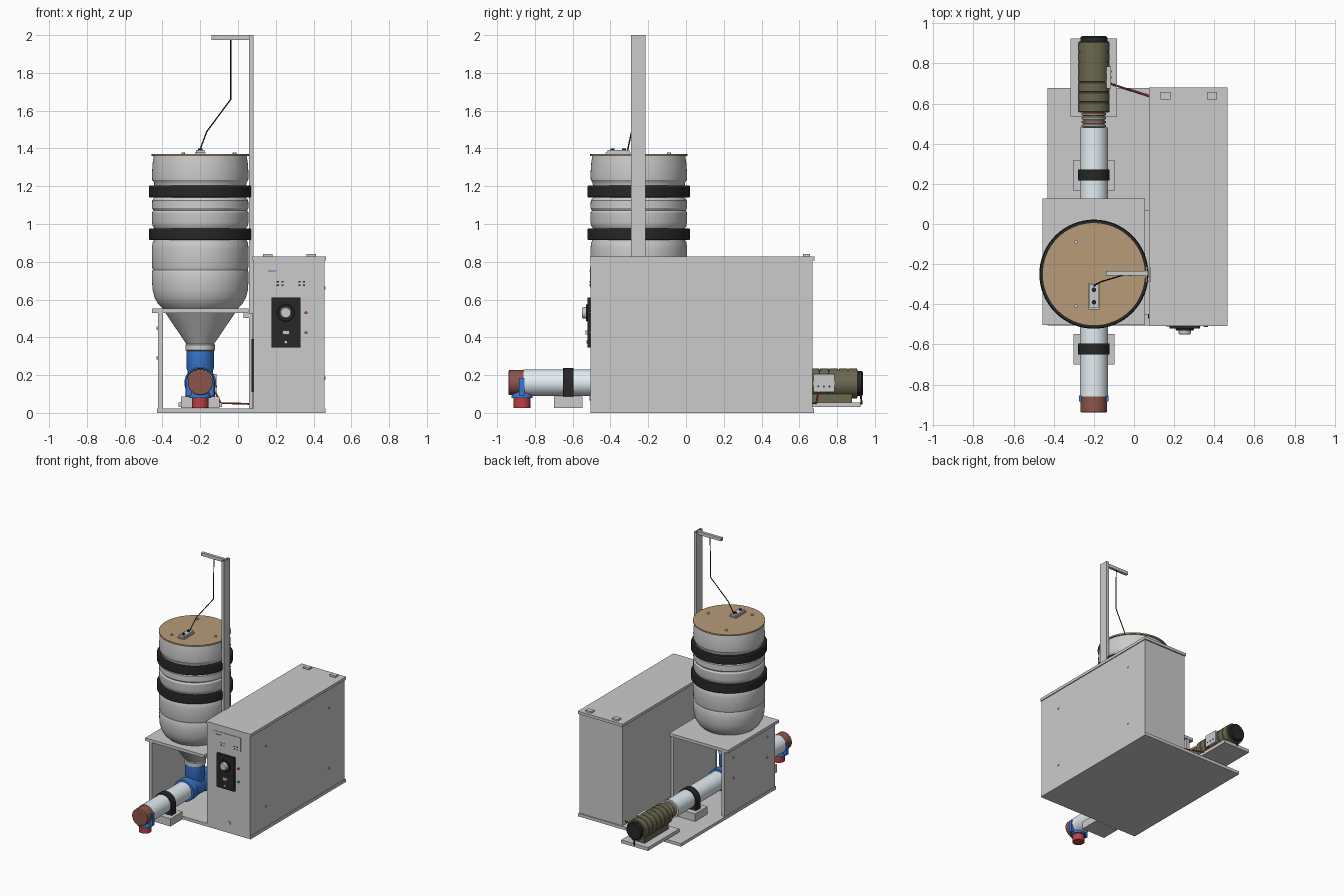
import bpy, bmesh
from math import cos, sin, pi, radians


def material(name, rgb):
    m = bpy.data.materials.new(name)
    m.diffuse_color = (*rgb, 1)
    return m


BLUE = material("blue_fitting", (0.04, 0.19, 0.62))
BRICK = material("brick_cap", (0.26, 0.09, 0.07))
RED = material("red_outlet", (0.5, 0.05, 0.06))
GREEN = material("green_light", (0.04, 0.45, 0.1))
TAN = material("tan_lid", (0.48, 0.33, 0.19))
OLIVE = material("olive_motor", (0.15, 0.14, 0.08))
BLACK = material("black_rubber", (0.02, 0.02, 0.02))
WHITE = material("white_pipe", (0.78, 0.86, 0.9))
COPPER = material("copper_coupling", (0.5, 0.25, 0.16))


def finish(name, bm, mat, smooth=True):
    bmesh.ops.recalc_face_normals(bm, faces=bm.faces)
    me = bpy.data.meshes.new(name)
    bm.to_mesh(me)
    bm.free()
    if smooth:
        me.shade_smooth()
        me.set_sharp_from_angle(angle=radians(30))
    if mat:
        me.materials.append(mat)
    ob = bpy.data.objects.new(name, me)
    bpy.context.collection.objects.link(ob)
    return ob


def box(name, x, y, z, mat=None):
    """Box from (min, max) ranges."""
    bm = bmesh.new()
    bmesh.ops.create_cube(bm, size=1)
    for v in bm.verts:
        v.co = [(r[0] + r[1]) / 2 + c * (r[1] - r[0]) for c, r in zip(v.co, (x, y, z))]
    return finish(name, bm, mat, False)


def lathe(name, profile, centre, axis="z", mat=None, n=48, closed=False):
    """Spin (radius, offset) points about an axis through centre."""
    bm = bmesh.new()
    rings = []
    for r, h in profile:
        ring = []
        for i in range(n):
            a, b = r * cos(2 * pi * i / n), r * sin(2 * pi * i / n)
            p = {"z": (a, b, h), "y": (a, h, b), "x": (h, a, b)}[axis]
            ring.append(bm.verts.new([p[k] + centre[k] for k in range(3)]))
        rings.append(ring)
    pairs = list(zip(rings, rings[1:])) + ([(rings[-1], rings[0])] if closed else [])
    for lo, hi in pairs:
        for i in range(n):
            j = (i + 1) % n
            bm.faces.new((lo[i], lo[j], hi[j], hi[i]))
    if not closed:
        bm.faces.new(rings[0])
        bm.faces.new(rings[-1])
    return finish(name, bm, mat)


def cyl(name, r, lo, hi, centre, axis="z", mat=None, n=40):
    return lathe(name, [(r, lo), (r, hi)], centre, axis, mat, n)


def cable(name, pts, r, mat):
    cu = bpy.data.curves.new(name, "CURVE")
    cu.dimensions = "3D"
    cu.bevel_depth = r
    cu.bevel_resolution = 2
    cu.use_fill_caps = True
    sp = cu.splines.new("POLY")
    sp.points.add(len(pts) - 1)
    for p, co in zip(sp.points, pts):
        p.co = (*co, 1)
    cu.materials.append(mat)
    bpy.context.collection.objects.link(bpy.data.objects.new(name, cu))


# Base plate and cabinet
box("base_plate", (-0.43, 0.463), (-0.505, 0.678), (0, 0.024))
box("cabinet", (0.082, 0.458), (-0.505, 0.67), (0.024, 0.806))
box("cabinet_lid", (0.076, 0.465), (-0.508, 0.68), (0.806, 0.828))
for x in (0.158, 0.388):
    box("lid_pad", (x - 0.025, x + 0.025), (0.62, 0.657), (0.828, 0.841))
for y in (-0.31, 0.475):
    for z in (0.185, 0.66):
        cyl("cabinet_screw", 0.008, 0.458, 0.464, (0, y, z), "x", n=12)

# Front controls
PY = -0.505
box("label_plate", (0.145, 0.38), (PY - 0.004, PY), (0.665, 0.775))
box("label_stripe", (0.16, 0.205), (PY - 0.006, PY), (0.748, 0.755), BLUE)
for x in (0.21, 0.235, 0.325, 0.35):
    for z in (0.675, 0.695):
        box("label_mark", (x - 0.006, x + 0.006), (PY - 0.005, PY), (z - 0.004, z + 0.004), BLACK)
box("control_panel", (0.178, 0.33), (PY - 0.016, PY), (0.345, 0.61), BLACK)
lathe("dial_ring", [(0.046, -0.522), (0.044, -0.53), (0.03, -0.53)], (0.253, 0, 0.53), "y", BLACK)
lathe("dial_knob", [(0.032, -0.522), (0.03, -0.545), (0.026, -0.55)], (0.253, 0, 0.53), "y")
box("switch", (0.235, 0.272), (-0.531, -0.52), (0.415, 0.436))
cyl("panel_jack", 0.007, -0.527, -0.52, (0.253, 0, 0.375), "y", n=12)
cyl("red_light", 0.008, -0.514, PY, (0.36, 0, 0.53), "y", RED, 16)
cyl("green_light", 0.008, -0.514, PY, (0.36, 0, 0.425), "y", GREEN, 16)
cyl("cabinet_lock", 0.014, -0.511, PY, (0.275, 0, 0.08), "y", n=20)

# Drum stand
box("stand_table", (-0.455, 0.056), (-0.503, 0.128), (0.53, 0.553))
box("stand_left_panel", (-0.424, -0.396), (-0.503, 0.125), (0.024, 0.53))
box("stand_right_panel", (0.058, 0.08), (-0.45, 0.07), (0.024, 0.53))
box("table_bracket", (0.03, 0.08), (-0.45, 0.07), (0.503, 0.53))
box("side_vent", (0.071, 0.083), (-0.47, -0.452), (0.11, 0.39), BLACK)
for y in (-0.4, 0.02):
    for z in (0.29, 0.45):
        cyl("stand_bolt", 0.008, -0.431, -0.424, (0, y, z), "x", n=12)

# Mast with overhead arm
box("mast_web", (0.058, 0.064), (-0.29, -0.215), (0.024, 2.0))
for y in (-0.29, -0.221):
    box("mast_flange", (0.058, 0.081), (y, y + 0.006), (0.024, 2.0))
box("mast_face", (0.074, 0.081), (-0.29, -0.215), (0.5, 2.0))
box("mast_arm", (-0.14, 0.07), (-0.257, -0.235), (1.975, 2.0))

# Ribbed drum, straps and lid
DC = (-0.2, -0.25, 0)
lathe("drum", [(0.198, 0.553), (0.222, 0.575), (0.242, 0.61), (0.252, 0.65), (0.255, 0.69),
               (0.256, 0.745), (0.251, 0.757), (0.256, 0.775), (0.256, 0.87), (0.252, 0.9),
               (0.242, 0.92), (0.242, 0.975), (0.252, 0.99), (0.256, 1.01), (0.256, 1.06),
               (0.248, 1.072), (0.256, 1.085), (0.254, 1.125), (0.242, 1.14), (0.242, 1.2),
               (0.246, 1.222), (0.254, 1.232), (0.256, 1.26), (0.252, 1.32), (0.246, 1.36)],
      DC, n=64)
for z in (0.945, 1.172):
    lathe("drum_strap", [(0.24, z - 0.031), (0.268, z - 0.031), (0.272, z - 0.025),
                         (0.272, z + 0.025), (0.268, z + 0.031), (0.24, z + 0.031)],
          DC, mat=BLACK, n=64, closed=True)
cyl("drum_lid", 0.257, 1.359, 1.37, DC, mat=TAN, n=64)
for x, y in ((-0.29, -0.09), (-0.29, -0.41), (-0.018, -0.25)):
    cyl("lid_bolt", 0.01, 1.37, 1.379, (x, y, 0), n=12)

# Vibrator box and hanging cable
box("vibrator_base", (-0.228, -0.172), (-0.425, -0.295), (1.37, 1.378))
box("vibrator_box", (-0.222, -0.178), (-0.415, -0.3), (1.378, 1.392))
for y in (-0.39, -0.328):
    cyl("vibrator_button", 0.011, 1.39, 1.4, (-0.2, y, 0), mat=BLACK, n=16)
cable("hanging_cable", [(-0.038, -0.246, 1.98), (-0.038, -0.25, 1.66), (-0.165, -0.288, 1.49),
                        (-0.195, -0.305, 1.41), (-0.2, -0.31, 1.39)], 0.0035, BLACK)

# Hopper cone and feed tee
lathe("hopper_cone", [(0.07, 0.36), (0.185, 0.53)], DC, n=56)
lathe("hopper_collar", [(0.07, 0.328), (0.079, 0.332), (0.079, 0.36), (0.074, 0.366)], DC)
lathe("tee_neck", [(0.07, 0.16), (0.068, 0.225), (0.072, 0.235), (0.072, 0.33)], DC, mat=BLUE)
lathe("tee_body", [(0.072, -0.39), (0.084, -0.388), (0.084, -0.33), (0.077, -0.325),
                   (0.077, -0.175), (0.084, -0.17), (0.084, -0.112), (0.072, -0.11)],
      (-0.2, 0, 0.16), "y", BLUE)

# Conveyor pipe, clamps and supports
PC = (-0.2, 0, 0.16)
cyl("conveyor_pipe", 0.07, -0.86, 0.48, PC, "y", WHITE, 48)
for y, lo, hi in ((-0.623, -0.7, -0.548), (0.245, 0.165, 0.318)):
    cyl("pipe_clamp", 0.078, y - 0.027, y + 0.027, PC, "y", BLACK, 48)
    box("clamp_strap", (-0.278, -0.122), (y - 0.027, y + 0.027), (0.084, 0.16), BLACK)
    box("pipe_support", (-0.302, -0.098), (lo, hi), (0.026, 0.086))

# Discharge cap with outlet
lathe("end_cap", [(0.066, -0.858), (0.066, -0.936), (0.06, -0.94)], PC, "y", BRICK)
lathe("outlet_saddle", [(0.056, 0.078), (0.056, 0.09), (0.044, 0.115), (0.02, 0.13)],
      (-0.2, -0.868, 0), mat=BLUE)
for s in (-1, 1):
    box("saddle_web", sorted((-0.2 + s * 0.045, -0.2 + s * 0.074)), (-0.884, -0.856),
        (0.09, 0.185), BLUE)
cyl("outlet", 0.044, 0.027, 0.085, (-0.2, -0.868, 0), mat=RED)

# Shaft coupling with alternating rings
cyl("coupling_core", 0.052, 0.478, 0.558, PC, "y")
for i in range(4):
    y = 0.482 + i * 0.019
    lathe("coupling_ring", [(0.052, y), (0.061, y + 0.003), (0.061, y + 0.012), (0.052, y + 0.015)],
          PC, "y", COPPER if i % 2 else None)

# Finned motor, fan cover and mount
MC = (-0.2, 0, 0.156)
fins = [(0.07, 0.556)]
for i in range(7):
    y = 0.56 + i * 0.05
    fins += [(0.079, y), (0.079, y + 0.044), (0.075, y + 0.046), (0.075, y + 0.049)]
lathe("motor", fins, MC, "y", OLIVE)
lathe("fan_cover", [(0.067, 0.905), (0.067, 0.93), (0.06, 0.936)], MC, "y", BLACK)
box("motor_terminal_box", (-0.15, -0.114), (0.675, 0.785), (0.11, 0.205))
for y in (0.7, 0.73, 0.76):
    cyl("terminal_screw", 0.005, -0.115, -0.111, (0, y, 0.14), "x", BLACK, 10)
box("motor_plate", (-0.316, -0.084), (0.535, 0.925), (0.03, 0.056))
box("motor_foot", (-0.255, -0.145), (0.58, 0.88), (0.056, 0.1), OLIVE)
cable("motor_cable", [(-0.12, 0.7, 0.11), (-0.09, 0.69, 0.052), (0.085, 0.635, 0.047)], 0.005, RED)
cable("fan_cable", [(-0.2, 0.925, 0.1), (-0.2, 0.93, 0.045)], 0.005, BLACK)
